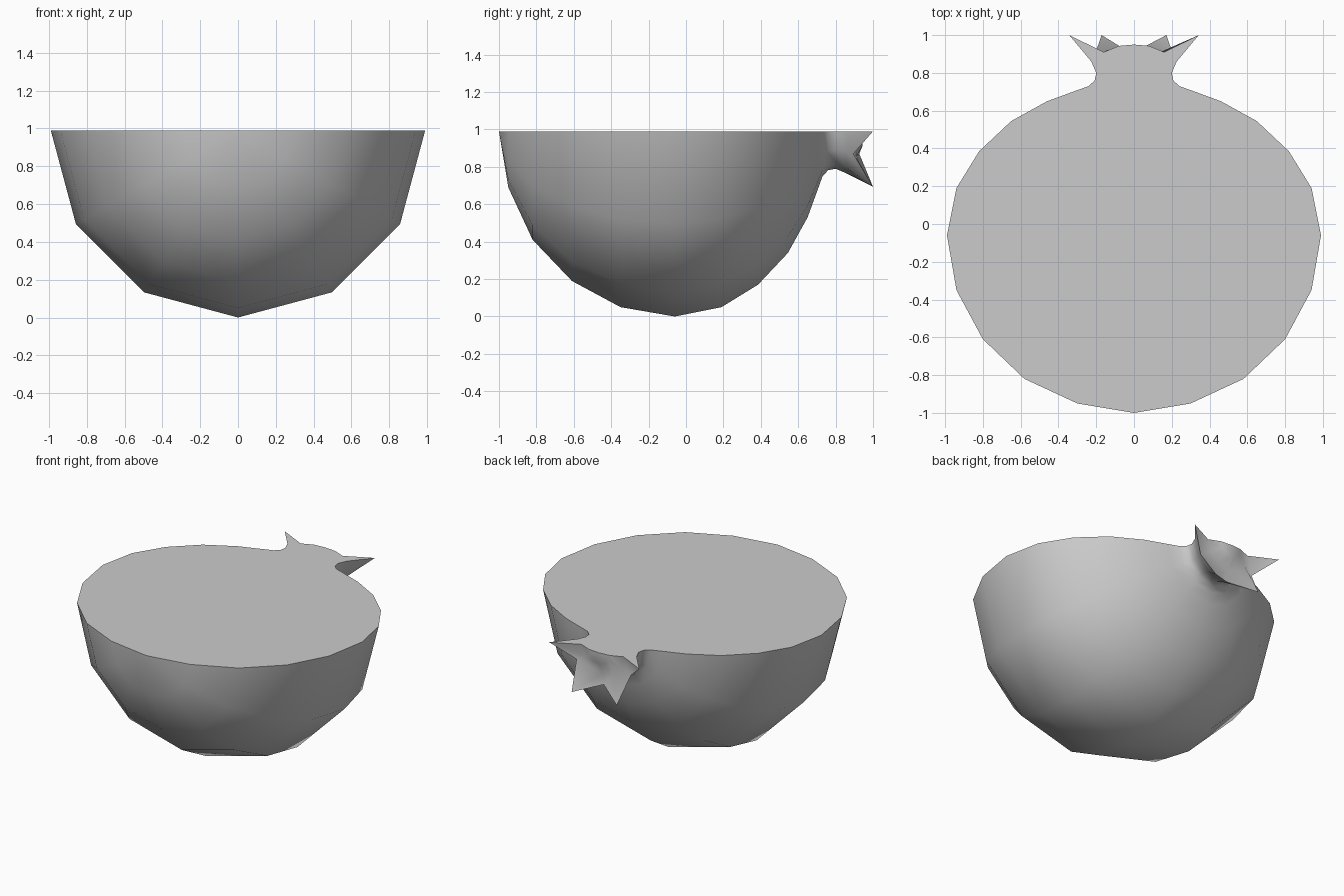
import bpy, bmesh
from math import sin, cos, pi, radians

if "Cube" in bpy.data.objects:
    bpy.data.objects.remove(bpy.data.objects["Cube"])

AXIS_Z = 0.99          # height of the cut plane, which holds the fruit's axis
STEPS = 6              # half a 12-sided revolution

# (y, radius) along the skin, from the blossom-free pole to the neck
skin = [(-0.95, 0.30), (-0.82, 0.58), (-0.61, 0.80), (-0.35, 0.94),
        (-0.06, 0.99), (0.19, 0.94), (0.385, 0.82), (0.545, 0.65),
        (0.65, 0.46), (0.705, 0.31), (0.73, 0.24), (0.76, 0.208),
        (0.80, 0.20), (0.86, 0.226)]
crown_tip, crown_valley = (1.0, 0.343), (0.895, 0.24)
# small dome inside the crown
dome = [(0.91, 0.16), (0.943, 0.08)]

bm = bmesh.new()


def ring(even, odd):
    """Half ring under the cut plane, alternating two (y, radius) points."""
    verts = []
    for i in range(STEPS + 1):
        y, r = odd if i % 2 else even
        a = pi * i / STEPS
        verts.append(bm.verts.new((r * cos(a), y, AXIS_Z - r * sin(a))))
    return verts


rings = [ring(p, p) for p in skin]
rings.append(ring(crown_tip, crown_valley))
rings += [ring(p, p) for p in dome]
front = bm.verts.new((0, -1.0, AXIS_Z))
back = bm.verts.new((0, 0.95, AXIS_Z))

# skin, crown and dome surfaces
for a, b in zip(rings, rings[1:]):
    for i in range(STEPS):
        bm.faces.new((a[i], a[i + 1], b[i + 1], b[i]))
for i in range(STEPS):
    bm.faces.new((front, rings[0][i + 1], rings[0][i]))
    bm.faces.new((back, rings[-1][i], rings[-1][i + 1]))

# flat cut face
bm.faces.new([front] + [r[0] for r in rings] + [back]
             + [r[-1] for r in reversed(rings)])
bmesh.ops.recalc_face_normals(bm, faces=bm.faces)

mesh = bpy.data.meshes.new("half_fruit")
bm.to_mesh(mesh)
bm.free()
fruit = bpy.data.objects.new("half_fruit", mesh)
bpy.context.collection.objects.link(fruit)
bpy.context.view_layer.objects.active = fruit
fruit.select_set(True)
bpy.ops.object.shade_smooth_by_angle(angle=radians(50))
